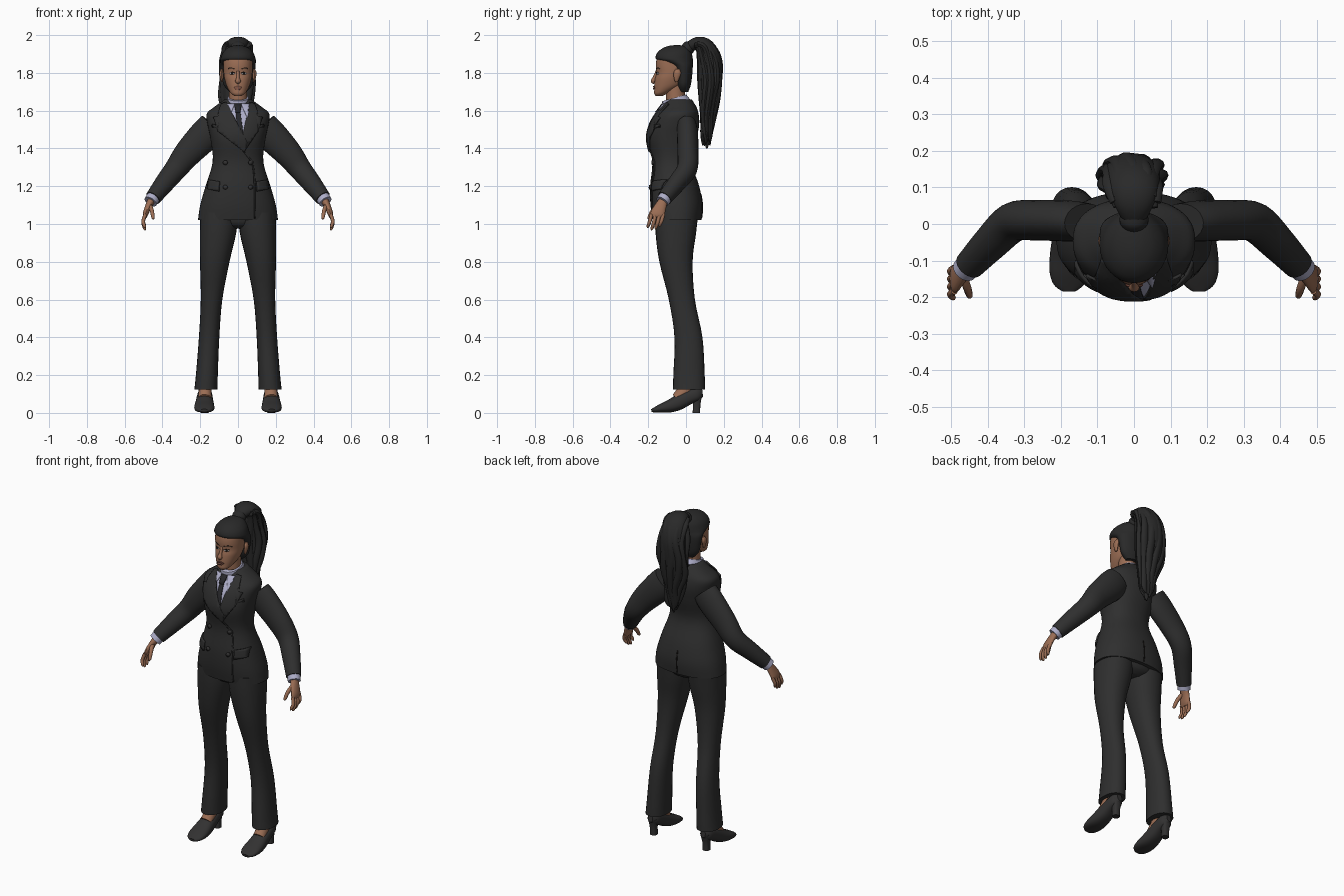
import bpy, bmesh, math, random
from mathutils import Vector
from mathutils.bvhtree import BVHTree

random.seed(4)
if "Cube" in bpy.data.objects:
    bpy.data.objects.remove(bpy.data.objects["Cube"])


def material(name, r, g, b):
    m = bpy.data.materials.new(name)
    m.use_nodes = True
    m.diffuse_color = (r, g, b, 1)
    bsdf = m.node_tree.nodes["Principled BSDF"]
    bsdf.inputs["Base Color"].default_value = (r, g, b, 1)
    bsdf.inputs["Roughness"].default_value = 0.8
    return m


SUIT = material("charcoal suit", .028, .028, .028)
HAIR = material("black hair", .022, .022, .022)
SKIN = material("brown skin", .33, .155, .09)
SHIRT = material("lavender shirt", .42, .42, .58)
TIE = material("dark tie", .02, .02, .023)
SHOE = material("shoe leather", .032, .031, .031)
LIP = material("lips", .22, .085, .06)
WHITE = material("eye white", .55, .5, .47)
DARK = material("iris and seams", .012, .01, .009)
parts = []


def finish(name, bm, mat, mirror):
    me = bpy.data.meshes.new(name)
    bm.to_mesh(me)
    bm.free()
    ob = bpy.data.objects.new(name, me)
    bpy.context.collection.objects.link(ob)
    me.materials.append(mat)
    if mirror:
        ob.modifiers.new("Mirror", 'MIRROR').use_mirror_merge = False
    parts.append(ob)
    return ob


def spline(rings, steps):
    """Catmull-Rom through ring tuples (x, y, z, radius a, radius b)."""
    out = []
    for i in range(len(rings) - 1):
        quad = [rings[max(i - 1, 0)], rings[i], rings[i + 1], rings[min(i + 2, len(rings) - 1)]]
        for s in range(steps):
            t = s / steps
            out.append([b + .5 * t * (c - a + t * (2*a - 5*b + 4*c - d + t * (3*(b - c) + d - a)))
                        for a, b, c, d in zip(*quad)])
    return out + [list(rings[-1])]


def loft(name, rings, mat, n=24, steps=4, ref=(1, 0, 0), flat=False, p=2, mirror=False):
    """Skin of superellipse rings; radius a lies along ref."""
    rings = spline(rings, steps)
    mids = [Vector(r[:3]) for r in rings]
    bm, loops = bmesh.new(), []
    for i, r in enumerate(rings):
        t = Vector((0, 0, 1)) if flat else (mids[min(i + 1, len(mids) - 1)] - mids[max(i - 1, 0)]).normalized()
        a = Vector(ref)
        a = (a - t * a.dot(t)).normalized()
        b = t.cross(a)
        loop = []
        for k in range(n):
            c, s = math.cos(math.tau * k / n), math.sin(math.tau * k / n)
            c, s = [math.copysign(abs(v) ** (2 / p), v) for v in (c, s)]
            loop.append(bm.verts.new(mids[i] + a * c * max(r[3], .001) + b * s * max(r[4], .001)))
        loops.append(loop)
    for lo, hi in zip(loops, loops[1:]):
        for k in range(n):
            bm.faces.new((lo[k], lo[(k + 1) % n], hi[(k + 1) % n], hi[k]))
    bm.faces.new(loops[0])
    bm.faces.new(loops[-1])
    bmesh.ops.recalc_face_normals(bm, faces=bm.faces)
    return finish(name, bm, mat, mirror)


def body(rings, cx=0):
    """(z, half width, front y, back y) to loft rings."""
    return [(cx, (f + b) / 2, z, w, (b - f) / 2) for z, w, f, b in rings]


def surface(ob):
    return BVHTree.FromPolygons([v.co for v in ob.data.vertices], [q.vertices for q in ob.data.polygons])


def plate(name, tree, outline, mat, lift=.003, thick=.007, side=-1, mirror=False):
    """Thin sheet with an (x, z) outline, laid onto a surface."""
    bm = bmesh.new()
    bm.faces.new([bm.verts.new((x, 0, z)) for x, z in outline])
    bmesh.ops.triangulate(bm, faces=bm.faces[:], ngon_method='EAR_CLIP')
    for axis in (0, 2):
        vals = [q[axis // 2] for q in outline]
        cuts = max(1, int((max(vals) - min(vals)) / .015))
        for i in range(1, cuts):
            co, no = Vector(), Vector()
            co[axis] = min(vals) + (max(vals) - min(vals)) * i / cuts
            no[axis] = 1
            bmesh.ops.bisect_plane(bm, geom=bm.verts[:] + bm.edges[:] + bm.faces[:], plane_co=co, plane_no=no)
    for v in bm.verts:
        hit = tree.ray_cast(Vector((v.co.x, side, v.co.z)), Vector((0, -side, 0)))[0]
        hit = hit or tree.find_nearest(Vector((v.co.x, side * .1, v.co.z)))[0]
        v.co.y = hit.y + side * lift
    ob = finish(name, bm, mat, mirror)
    sol = ob.modifiers.new("Thickness", 'SOLIDIFY')
    sol.thickness, sol.offset = thick, 0


def oval(x, z, rx, rz, n=14):
    return [(x + rx * math.cos(math.tau * k / n), z + rz * math.sin(math.tau * k / n)) for k in range(n)]


def box(x0, x1, z0, z1):
    return [(x0, z0), (x1, z0), (x1, z1), (x0, z1)]


# Jacket body
jacket = loft("jacket", body([
    (1.02, .212, -.175, .082), (1.1, .2, -.188, .088), (1.2, .172, -.19, .07), (1.33, .134, -.178, .03),
    (1.45, .146, -.2, .056), (1.53, .162, -.183, .07), (1.585, .165, -.152, .066),
    (1.62, .125, -.125, .055), (1.66, .07, -.1, .03)]), SUIT, n=48, flat=True, p=2.3)
chest = surface(jacket)

# Shirt front, tie, lapels and collar wings
plate("shirt_front", chest, [(-.065, 1.635), (.065, 1.635), (.03, 1.47), (.015, 1.44)], SHIRT, .002, .004)
plate("tie_blade", chest, [(-.012, 1.6), (.012, 1.6), (.03, 1.46), (.016, 1.43), (-.004, 1.47)], TIE, .006)
plate("tie_knot", chest, [(-.02, 1.635), (.02, 1.635), (.012, 1.59), (-.012, 1.59)], TIE, .012, .009)
plate("collar_wings", chest, [(.016, 1.635), (.066, 1.638), (.05, 1.56)], SHIRT, .009, .005, mirror=True)
for name, s, tip in (("left_lapel", 1, .03), ("right_lapel", -1, .035)):
    edge = [(.062, 1.645), (.088, 1.635), (.105, 1.59), (.09, 1.575), (.13, 1.565), (.105, 1.49)]
    plate(name, chest, [(s * x, z) for x, z in edge] + [(tip, 1.38), (tip - .015 * s, 1.43)],
          SUIT, .007 if s > 0 else .009, .008)

# Jacket details
plate("front_edge", chest, [(.03, 1.39), (.08, 1.33), (.09, 1.25), (.092, 1.03), (.086, 1.03),
                            (.084, 1.25), (.074, 1.325), (.025, 1.385)], SUIT, .003, .006)
plate("pocket_flaps", chest, [(.098, 1.225), (.158, 1.235), (.16, 1.185), (.1, 1.172)], SUIT, .008, .009, mirror=True)
plate("breast_pocket", chest, [(.088, 1.5), (.138, 1.515), (.136, 1.53), (.087, 1.515)], SUIT, .004, mirror=True)
for i, z in enumerate((1.325, 1.195)):
    plate("buttons_%d" % i, chest, oval(.067, z, .012, .012), SHOE, .007, .009, mirror=True)
plate("back_vent", chest, box(-.003, .003, 1.03, 1.16), DARK, .001, .003, side=1)

# Sleeves, cuffs and hands
Y = (0, 1, 0)
loft("sleeves", [(.13, .004, 1.52, .052, .08), (.175, .008, 1.47, .056, .084), (.265, .01, 1.375, .055, .073),
                 (.33, .005, 1.29, .054, .06), (.39, -.05, 1.215, .048, .052), (.45, -.113, 1.137, .04, .042)],
     SUIT, ref=Y, mirror=True)
loft("shirt_cuffs", [(.445, -.106, 1.145, .036, .037), (.463, -.126, 1.118, .035, .036)], SHIRT, ref=Y, mirror=True)
loft("palms", [(.455, -.117, 1.13, .023, .022), (.474, -.134, 1.095, .031, .017),
               (.489, -.15, 1.055, .038, .015), (.493, -.153, 1.035, .034, .009)], SKIN, 16, ref=Y, mirror=True)
for i, length in enumerate((.062, .075, .07, .055)):
    y = -.183 + .021 * i
    loft("finger_%d" % i, [(.491, y, 1.05, .0095, .0095), (.502, y - .009, 1.045 - length * .5, .0095, .0095),
                           (.495, y - .018, 1.045 - length * .9, .008, .008),
                           (.491, y - .02, 1.042 - length, .003, .003)], SKIN, 10, ref=Y, mirror=True)
loft("thumbs", [(.468, -.142, 1.1, .013, .012), (.456, -.175, 1.07, .012, .011),
                (.45, -.195, 1.035, .009, .009), (.449, -.2, 1.025, .003, .003)], SKIN, 10, ref=Y, mirror=True)

# Trousers
loft("trouser_seat", body([(.975, .05, -.1, .02), (1.0, .14, -.14, .055), (1.06, .19, -.15, .07)]),
     SUIT, flat=True)
loft("trouser_legs", [(.1, -.05, 1.06, .1, .115), (.106, -.054, .95, .096, .107), (.123, -.053, .8, .078, .088),
                      (.14, -.022, .6, .057, .069), (.153, .013, .4, .054, .074), (.165, .016, .2, .058, .083),
                      (.17, .016, .125, .061, .085)], SUIT, flat=True, p=2.2, mirror=True)

# Feet and heeled shoes
loft("ankles", [(.172, .01, .18, .032, .035), (.174, -.005, .12, .034, .04), (.176, -.05, .075, .036, .03)],
     SKIN, 16, mirror=True)
loft("shoes", [(.175, .088, .105, .015, .02), (.175, .06, .1, .035, .036), (.176, .01, .08, .042, .038),
               (.177, -.04, .055, .047, .04), (.178, -.085, .036, .052, .034), (.178, -.13, .025, .053, .024),
               (.178, -.165, .016, .042, .014), (.178, -.183, .012, .02, .008)], SHOE, p=2.4, mirror=True)
loft("heels", [(.175, .06, .1, .03, .028), (.175, .057, .05, .02, .02), (.175, .055, 0, .02, .02)],
     SHOE, 16, flat=True, p=3, mirror=True)

# Neck, collar band and head
loft("neck", [(0, -.04, 1.6, .055, .055), (0, -.055, 1.66, .048, .05), (0, -.055, 1.76, .048, .05)], SKIN, flat=True)
loft("collar_band", [(0, -.04, 1.61, .074, .078), (0, -.055, 1.645, .064, .073), (0, -.062, 1.668, .057, .066)], SHIRT)
head = loft("head", body([
    (1.677, .018, -.16, -.125), (1.69, .036, -.168, -.1), (1.71, .05, -.168, -.06), (1.735, .062, -.168, -.02),
    (1.77, .072, -.164, 0), (1.8, .076, -.157, .01), (1.84, .078, -.16, .015), (1.88, .076, -.152, .015),
    (1.915, .055, -.12, 0)]), SKIN, n=32, flat=True, p=2.15)
face = surface(head)
loft("nose", [(0, -.154, 1.812, .007, .006), (0, -.166, 1.775, .009, .01), (0, -.174, 1.756, .015, .012),
              (0, -.167, 1.745, .008, .006)], SKIN, 12)
loft("ears", [(.083, -.05, 1.752, .004, .007), (.086, -.05, 1.77, .008, .014), (.088, -.046, 1.8, .01, .019),
              (.084, -.044, 1.82, .005, .01)], SKIN, 12, mirror=True)
plate("eye_whites", face, oval(.031, 1.797, .014, .006), WHITE, .001, .003, mirror=True)
plate("irises", face, oval(.031, 1.797, .006, .006), DARK, .002, .003, mirror=True)
plate("lashes", face, [(.015, 1.8), (.031, 1.806), (.049, 1.801), (.031, 1.801)], DARK, .003, .003, mirror=True)
plate("brows", face, [(.013, 1.82), (.04, 1.829), (.057, 1.82), (.04, 1.824)], DARK, .001, .003, mirror=True)
plate("upper_lip", face, [(-.024, 1.722), (.024, 1.722), (.007, 1.73), (-.007, 1.73)], LIP, .003, .006)
plate("lower_lip", face, [(-.022, 1.721), (-.01, 1.711), (.01, 1.711), (.022, 1.721)], LIP, .003, .008)

# Swept-back hair
loft("hair_cap", body([
    (1.7, .045, -.035, .012), (1.735, .075, -.05, .025), (1.79, .087, -.058, .033), (1.835, .093, -.075, .036),
    (1.86, .094, -.13, .036), (1.875, .093, -.16, .036), (1.905, .082, -.153, .03), (1.93, .058, -.125, .018),
    (1.943, .03, -.09, 0), (1.947, .005, -.06, -.04)]), HAIR, n=32, flat=True)
loft("hair_tie", [(0, -.005, 1.92, .034, .03), (0, .012, 1.932, .04, .036), (0, .028, 1.942, .034, .03)], HAIR)

# Ponytail core with wavy locks around it
tail = [(0, .01, 1.93, .03, .028), (0, .055, 1.955, .055, .034), (0, .1, 1.935, .07, .05), (-.005, .125, 1.86, .078, .066),
        (-.008, .13, 1.76, .082, .06), (-.008, .122, 1.66, .078, .05), (0, .115, 1.56, .052, .036),
        (.004, .112, 1.47, .03, .024), (.004, .11, 1.4, .004, .004)]
loft("ponytail", tail, HAIR)
for i in range(11):
    ang, phase = math.tau * i / 11, random.uniform(0, math.tau)
    lock = []
    for j, (x, y, z, a, b) in enumerate(tail[1:-1]):
        wave = .008 * math.sin(j * 1.9 + phase)
        thick = .024 - .002 * abs(j - 3)
        lock.append((x + math.cos(ang) * (a * .88) + wave, y + math.sin(ang) * b * .82 + wave * .6,
                     z + (math.sin(ang) * .012 if j == 0 else 0), thick, thick * .75))
    end = lock[-1]
    lock.append((end[0] * .5, end[1], end[2] - random.uniform(.03, .06), .003, .003))
    loft("hair_lock_%d" % i, lock, HAIR, 10)

# Smooth shading with sharp hems
bpy.ops.object.select_all(action='DESELECT')
for ob in parts:
    ob.select_set(True)
bpy.context.view_layer.objects.active = jacket
bpy.ops.object.shade_smooth_by_angle(angle=math.radians(45))
